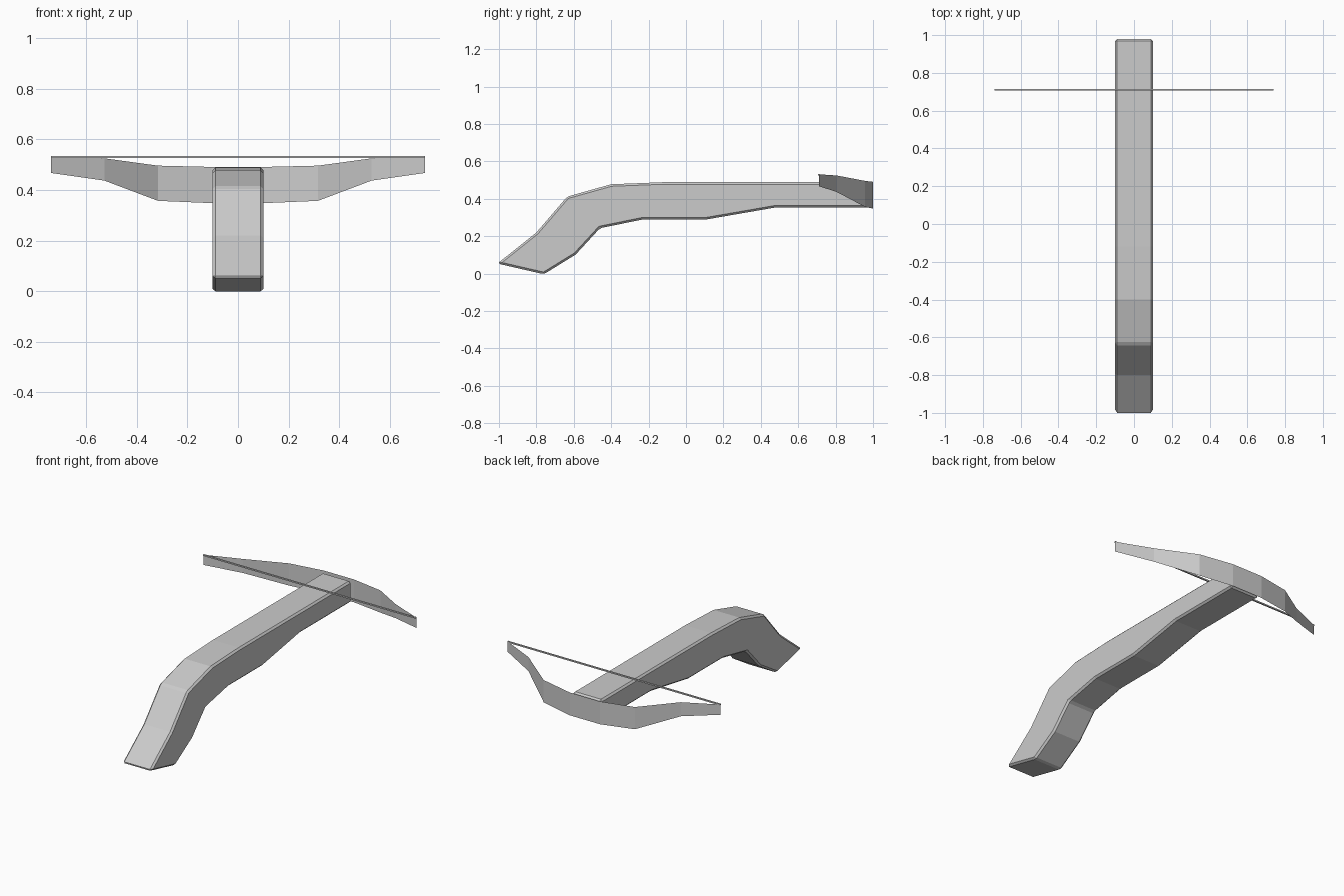
import bpy
import bmesh
from math import radians

if "Cube" in bpy.data.objects:
    bpy.data.objects.remove(bpy.data.objects["Cube"])


def add_object(name, bm):
    mesh = bpy.data.meshes.new(name)
    bm.to_mesh(mesh)
    bm.free()
    obj = bpy.data.objects.new(name, mesh)
    bpy.context.collection.objects.link(obj)
    return obj


# Stock: side outline (y, z) extruded across x, sharp edges chamfered
outline = [(-1.008, 0.054), (-0.76, -0.003), (-0.59, 0.102), (-0.46, 0.243),
           (-0.23, 0.29), (0.11, 0.29), (0.48, 0.354), (0.98, 0.354),
           (0.98, 0.489), (-0.12, 0.489), (-0.40, 0.478), (-0.635, 0.412),
           (-0.80, 0.22)]
bm = bmesh.new()
face = bm.faces.new([bm.verts.new((-0.1, y, z)) for y, z in outline])
ext = bmesh.ops.extrude_face_region(bm, geom=[face])
moved = [v for v in ext["geom"] if isinstance(v, bmesh.types.BMVert)]
bmesh.ops.translate(bm, verts=moved, vec=(0.2, 0, 0))
bmesh.ops.recalc_face_normals(bm, faces=bm.faces)
stock = add_object("stock", bm)
bevel = stock.modifiers.new("chamfer", 'BEVEL')
bevel.width = 0.011
bevel.segments = 1
bevel.limit_method = 'ANGLE'
bevel.angle_limit = radians(30)

# Bow limbs: thin sheet given as (x, y, bottom z, top z), mirrored in x
half = [(0.105, 1.0, 0.348, 0.491), (0.316, 0.957, 0.357, 0.496),
        (0.528, 0.805, 0.437, 0.525), (0.738, 0.712, 0.467, 0.531)]
stations = [(-x, y, a, b) for x, y, a, b in reversed(half)] + half
bm = bmesh.new()
pairs = [(bm.verts.new((x, y, a)), bm.verts.new((x, y, b)))
         for x, y, a, b in stations]
for (a0, b0), (a1, b1) in zip(pairs, pairs[1:]):
    bm.faces.new((a1, a0, b0, b1))
add_object("bow_limbs", bm)

# Bowstring: thin square bar between the limb tips
bm = bmesh.new()
bmesh.ops.create_cube(bm, size=1)
bmesh.ops.scale(bm, verts=bm.verts, vec=(1.476, 0.009, 0.008))
bmesh.ops.translate(bm, verts=bm.verts, vec=(0, 0.711, 0.530))
add_object("bowstring", bm)
